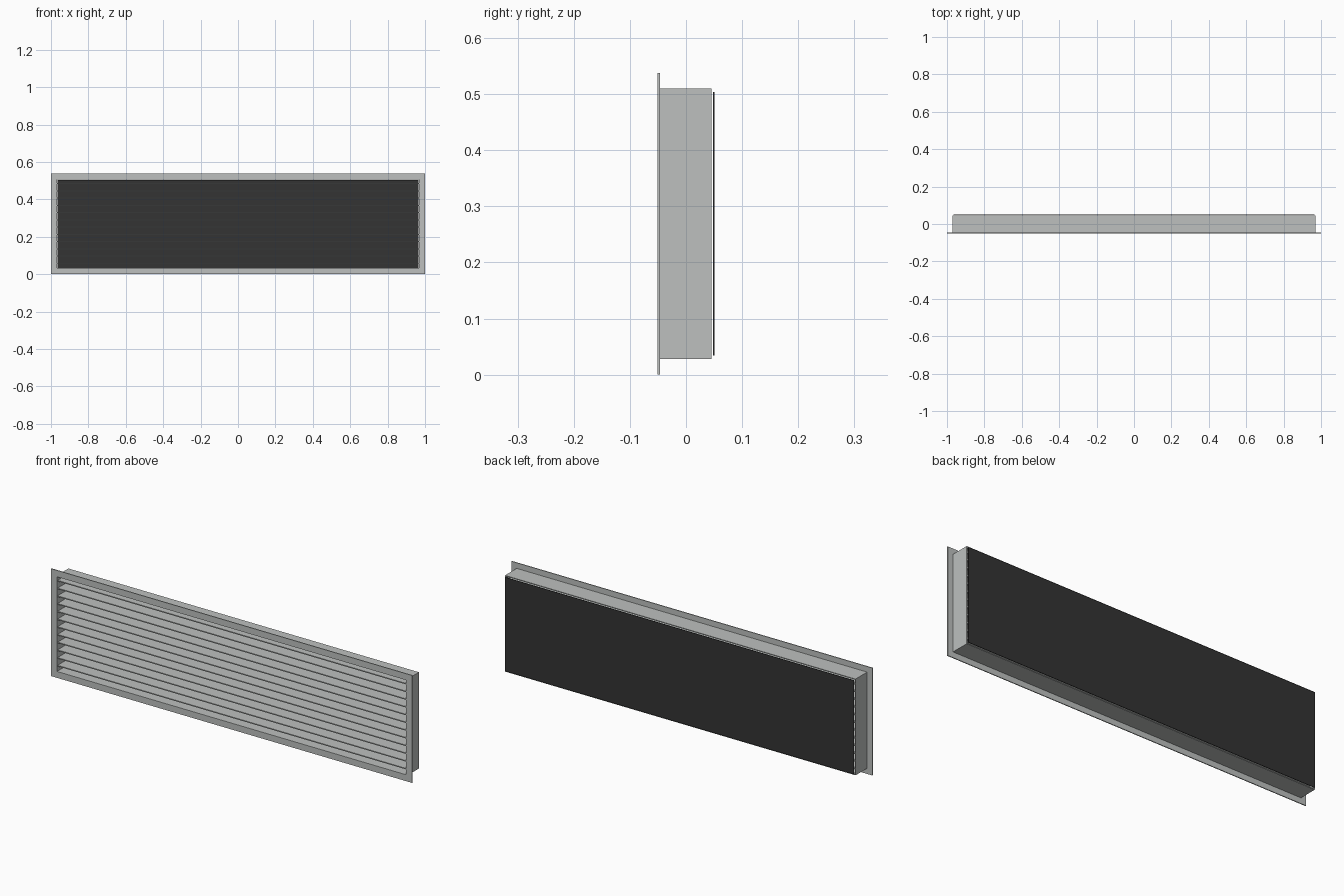
import bpy, bmesh

if "Cube" in bpy.data.objects:
    bpy.data.objects.remove(bpy.data.objects["Cube"])

def material(name, rgb):
    m = bpy.data.materials.new(name)
    m.diffuse_color = (*rgb, 1)
    m.use_nodes = True
    m.node_tree.nodes["Principled BSDF"].inputs["Base Color"].default_value = m.diffuse_color
    return m

GREY = material("light_grey_metal", (0.51, 0.53, 0.52))
DARK = material("dark_backing", (0.033, 0.033, 0.033))

def finish(name, bm, mat):
    me = bpy.data.meshes.new(name)
    bmesh.ops.recalc_face_normals(bm, faces=bm.faces[:])
    bm.to_mesh(me)
    bm.free()
    me.materials.append(mat)
    ob = bpy.data.objects.new(name, me)
    bpy.context.collection.objects.link(ob)
    return ob

def box(name, x, y0, y1, z0, z1, mat):
    bm = bmesh.new()
    bmesh.ops.create_cube(bm, size=1)
    for v in bm.verts:
        v.co = (v.co.x * 2 * x, y0 if v.co.y < 0 else y1, z0 if v.co.z < 0 else z1)
    return finish(name, bm, mat)

def ring(name, outer, inner, y0, y1, mat):
    """Rectangular tube along y; outer and inner are (half width, z0, z1)."""
    bm = bmesh.new()
    def loop(r, y):
        x, z0, z1 = r
        return [bm.verts.new((px, y, pz)) for px, pz in ((-x, z0), (x, z0), (x, z1), (-x, z1))]
    loops = [loop(outer, y0), loop(outer, y1), loop(inner, y1), loop(inner, y0)]
    for a in range(4):
        p, q = loops[a], loops[(a + 1) % 4]
        for i in range(4):
            j = (i + 1) % 4
            bm.faces.new((p[i], p[j], q[j], q[i]))
    return finish(name, bm, mat)

opening = (0.967, 0.032, 0.506)

# Thin front flange and the duct sleeve behind it
ring("front_flange", (1.0, 0.0, 0.538), opening, -0.051, -0.0465, GREY)
ring("duct_sleeve", (0.971, 0.028, 0.51), opening, -0.0465, 0.045, GREY)

# Twelve level louvre blades
COUNT, THICK = 12, 0.005
z_first, z_last = 0.0585, 0.484
for i in range(COUNT):
    z = z_first + (z_last - z_first) * i / (COUNT - 1)
    box(f"louvre_blade_{i + 1}", 0.967, -0.046, 0.044, z - THICK / 2, z + THICK / 2, GREY)

# Dark plate just behind the sleeve
box("backing_plate", 0.966, 0.0485, 0.051, 0.034, 0.504, DARK)
